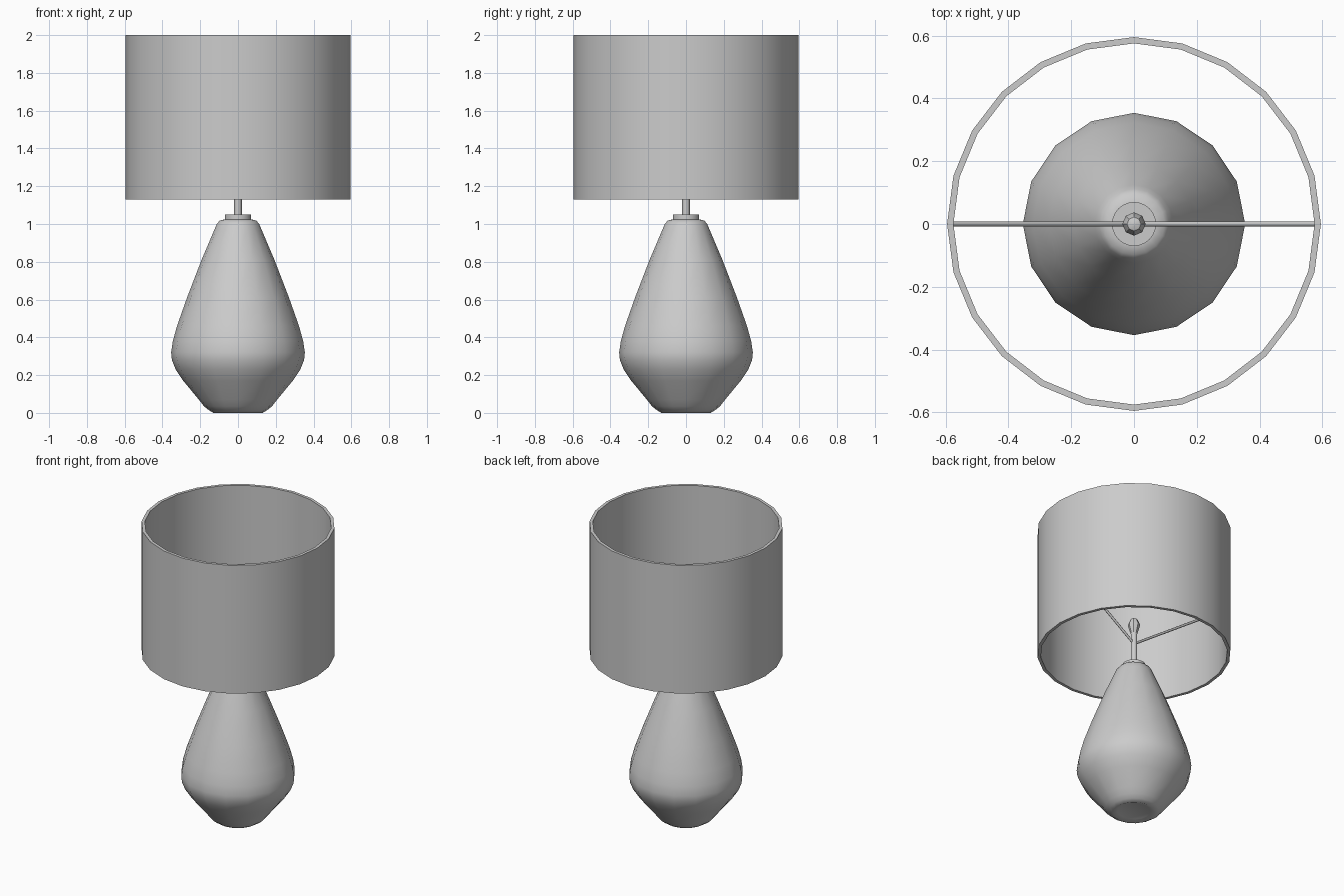
import bpy, bmesh, math
from mathutils import Vector

if "Cube" in bpy.data.objects:
    bpy.data.objects.remove(bpy.data.objects["Cube"])


def lathe(name, profile, sides, closed=False, smooth=60):
    """Revolve (radius, z) points around z; closed joins last ring to first."""
    bm = bmesh.new()
    rings = [[bm.verts.new((r * math.cos(2 * math.pi * i / sides),
                            r * math.sin(2 * math.pi * i / sides), z))
              for i in range(sides)] for r, z in profile]
    pairs = list(zip(rings, rings[1:]))
    if closed:
        pairs.append((rings[-1], rings[0]))
    else:
        bm.faces.new(rings[0][::-1])
        bm.faces.new(rings[-1])
    for a, b in pairs:
        for i in range(sides):
            j = (i + 1) % sides
            bm.faces.new((a[i], a[j], b[j], b[i]))
    bmesh.ops.recalc_face_normals(bm, faces=bm.faces)
    mesh = bpy.data.meshes.new(name)
    bm.to_mesh(mesh)
    bm.free()
    obj = bpy.data.objects.new(name, mesh)
    bpy.context.collection.objects.link(obj)
    bpy.ops.object.select_all(action='DESELECT')
    obj.select_set(True)
    bpy.context.view_layer.objects.active = obj
    bpy.ops.object.shade_smooth_by_angle(angle=math.radians(smooth))
    return obj


def rod(name, start, end, radius, sides=8):
    """Thin round bar between two points."""
    a, b = Vector(start), Vector(end)
    obj = lathe(name, [(radius, 0), (radius, (b - a).length)], sides)
    obj.location = a
    obj.rotation_euler = (b - a).to_track_quat('Z', 'Y').to_euler()
    return obj


# Teardrop ceramic body
lathe("lamp_body", [
    (0.10, 0.012), (0.13, 0.0), (0.155, 0.015), (0.18, 0.035), (0.207, 0.07),
    (0.29, 0.17), (0.33, 0.23), (0.35, 0.28), (0.354, 0.32), (0.345, 0.38),
    (0.323, 0.46), (0.27, 0.61), (0.193, 0.81), (0.125, 0.97),
    (0.112, 1.0), (0.098, 1.017), (0.07, 1.025)], 16)

# Neck collar, stem and finial
lathe("collar", [(0.07, 1.015), (0.07, 1.05)], 24, smooth=40)
lathe("stem", [(0.02, 1.04), (0.02, 1.29)], 12, smooth=40)
lathe("finial", [(0.02, 1.27), (0.037, 1.325), (0.037, 1.335),
                 (0.022, 1.37), (0.008, 1.375)], 8, smooth=40)

# Spokes rising from the stem to the shade
for side, sx in (("left", -1), ("right", 1)):
    rod(f"shade_spoke_{side}", (0, 0, 1.20), (sx * 0.585, 0, 1.61), 0.008)

# Open drum shade with wall thickness
lathe("lamp_shade", [(0.595, 1.13), (0.595, 2.0), (0.575, 2.0), (0.575, 1.13)],
      24, closed=True, smooth=40)
